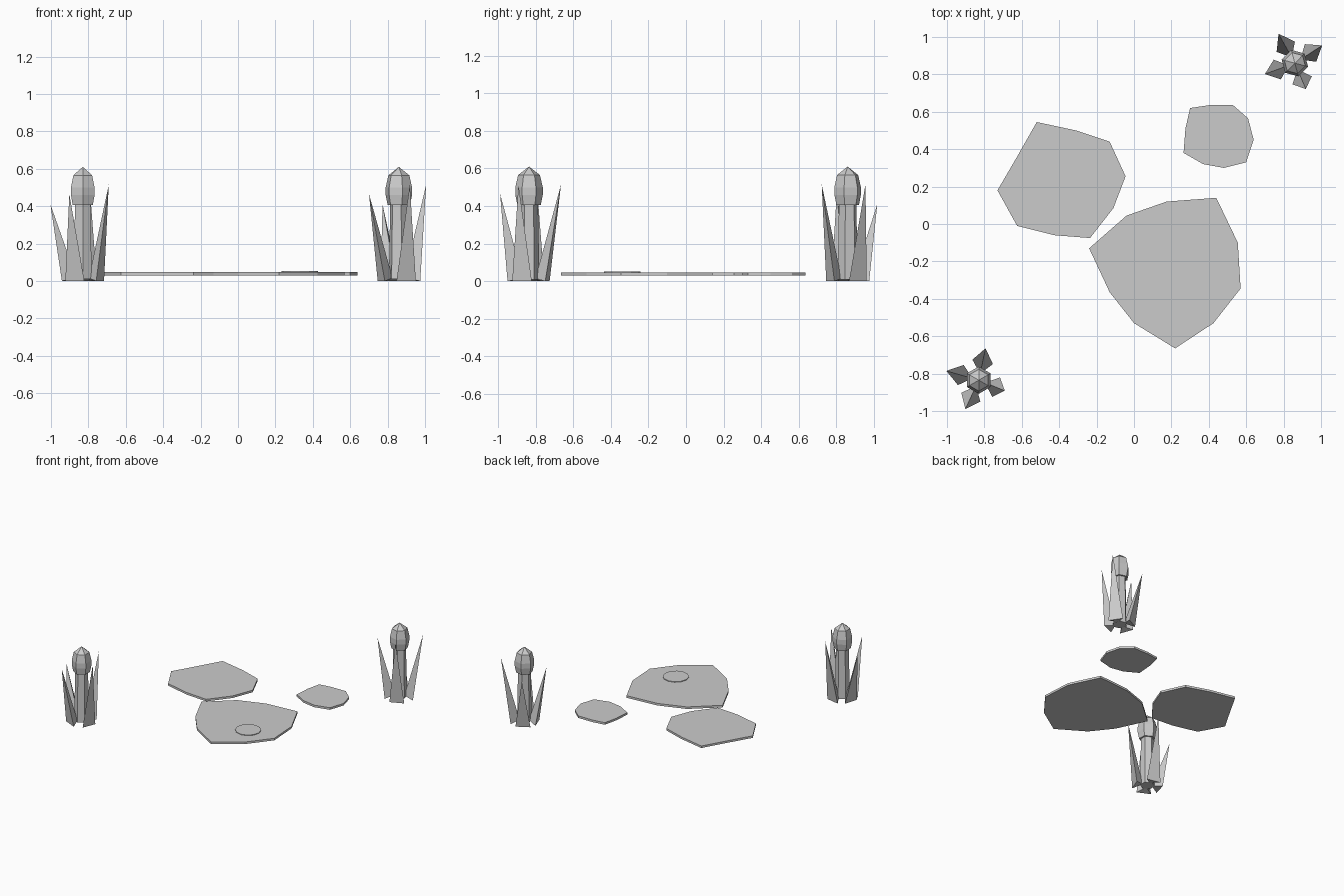
import bpy
import bmesh
from math import cos, sin, radians, tau
from mathutils import Matrix, Vector

cube = bpy.data.objects.get("Cube")
if cube:
    bpy.data.objects.remove(cube, do_unlink=True)

# One plain grey for everything
grey = bpy.data.materials.new("plain grey")
grey.use_nodes = True
grey.diffuse_color = (0.6, 0.6, 0.6, 1)
grey.node_tree.nodes["Principled BSDF"].inputs["Base Color"].default_value = (0.6, 0.6, 0.6, 1)


def make_object(name, bm, matrix=None):
    bmesh.ops.recalc_face_normals(bm, faces=bm.faces)
    mesh = bpy.data.meshes.new(name)
    bm.to_mesh(mesh)
    bm.free()
    mesh.materials.append(grey)
    obj = bpy.data.objects.new(name, mesh)
    if matrix:
        obj.matrix_world = matrix
    bpy.context.collection.objects.link(obj)
    return obj


def slab(name, outline, bottom, top):
    """Flat plate with the given outline."""
    bm = bmesh.new()
    face = bm.faces.new([bm.verts.new((x, y, bottom)) for x, y in outline])
    extruded = bmesh.ops.extrude_face_region(bm, geom=[face], use_keep_orig=True)
    moved = [v for v in extruded["geom"] if isinstance(v, bmesh.types.BMVert)]
    bmesh.ops.translate(bm, verts=moved, vec=(0, 0, top - bottom))
    return make_object(name, bm)


def lathe(name, profile, sides, matrix):
    """Faceted turned solid; a zero radius at the end makes a point."""
    bm = bmesh.new()
    rings = []
    for radius, z in profile:
        count = sides if radius else 1
        rings.append([bm.verts.new((radius * sin(tau * i / sides),
                                    radius * cos(tau * i / sides), z)) for i in range(count)])
    bm.faces.new(rings[0])
    for low, high in zip(rings, rings[1:]):
        for i in range(sides):
            j = (i + 1) % sides
            if len(high) == 1:
                bm.faces.new((low[i], low[j], high[0]))
            else:
                bm.faces.new((low[i], low[j], high[j], high[i]))
    if len(rings[-1]) > 1:
        bm.faces.new(rings[-1])
    return make_object(name, bm, matrix)


def leaf(name, angle, reach, height, matrix):
    """Three-sided spike: flat outside, ridged inside, leaning outwards."""
    bm = bmesh.new()
    a = radians(angle)
    out, side = Vector((cos(a), sin(a), 0)), Vector((-sin(a), cos(a), 0))
    left = bm.verts.new(out * 0.1 + side * 0.056)
    right = bm.verts.new(out * 0.1 - side * 0.056)
    inner = bm.verts.new(out * 0.035 + Vector((0, 0, 0.015)))
    tip = bm.verts.new(out * reach + Vector((0, 0, height)))
    for tri in ((left, right, inner), (left, right, tip), (right, inner, tip), (inner, left, tip)):
        bm.faces.new(tri)
    return make_object(name, bm, matrix)


# Floating pads
slab("left_back_pad", [(.3, .62), (.4, .635), (.53, .635), (.61, .565), (.64, .45),
                       (.6, .33), (.48, .3), (.37, .32), (.265, .38), (.275, .51)], 0.03, 0.047)
slab("right_pad", [(-.52, .545), (-.31, .5), (-.13, .44), (-.045, .255), (-.11, .085),
                   (-.235, -.075), (-.425, -.06), (-.625, -.01), (-.73, .18), (-.625, .36)], 0.03, 0.047)
slab("front_pad", [(.44, .14), (.555, -.1), (.57, -.345), (.425, -.53), (.22, -.665),
                   (0, -.53), (-.13, -.365), (-.24, -.13), (-.04, .045), (.175, .12)], 0.03, 0.047)

# Thin round plate on the front pad
slab("pad_disc", [(.33 + .097 * cos(tau * i / 12), -.34 + .097 * sin(tau * i / 12))
                  for i in range(12)], 0.046, 0.052)

# Two reed clumps, the second one turned
for where, x, y, turn in (("front", -.83, -.835, 0), ("back", .86, .86, -45)):
    place = Matrix.Translation((x, y, 0)) @ Matrix.Rotation(radians(turn), 4, "Z")
    lathe(where + "_reed_stem", [(.055, .01), (.048, .41)], 6, place)
    lathe(where + "_reed_head", [(.062, .405), (.073, .46), (.073, .5), (.058, .565), (0, .61)], 6, place)
    for number, (angle, reach, height) in enumerate(
            ((164, .18, .41), (78, .174, .515), (-22, .15, .515), (-115, .17, .465))):
        leaf(f"{where}_reed_leaf_{number + 1}", angle, reach, height, place)
